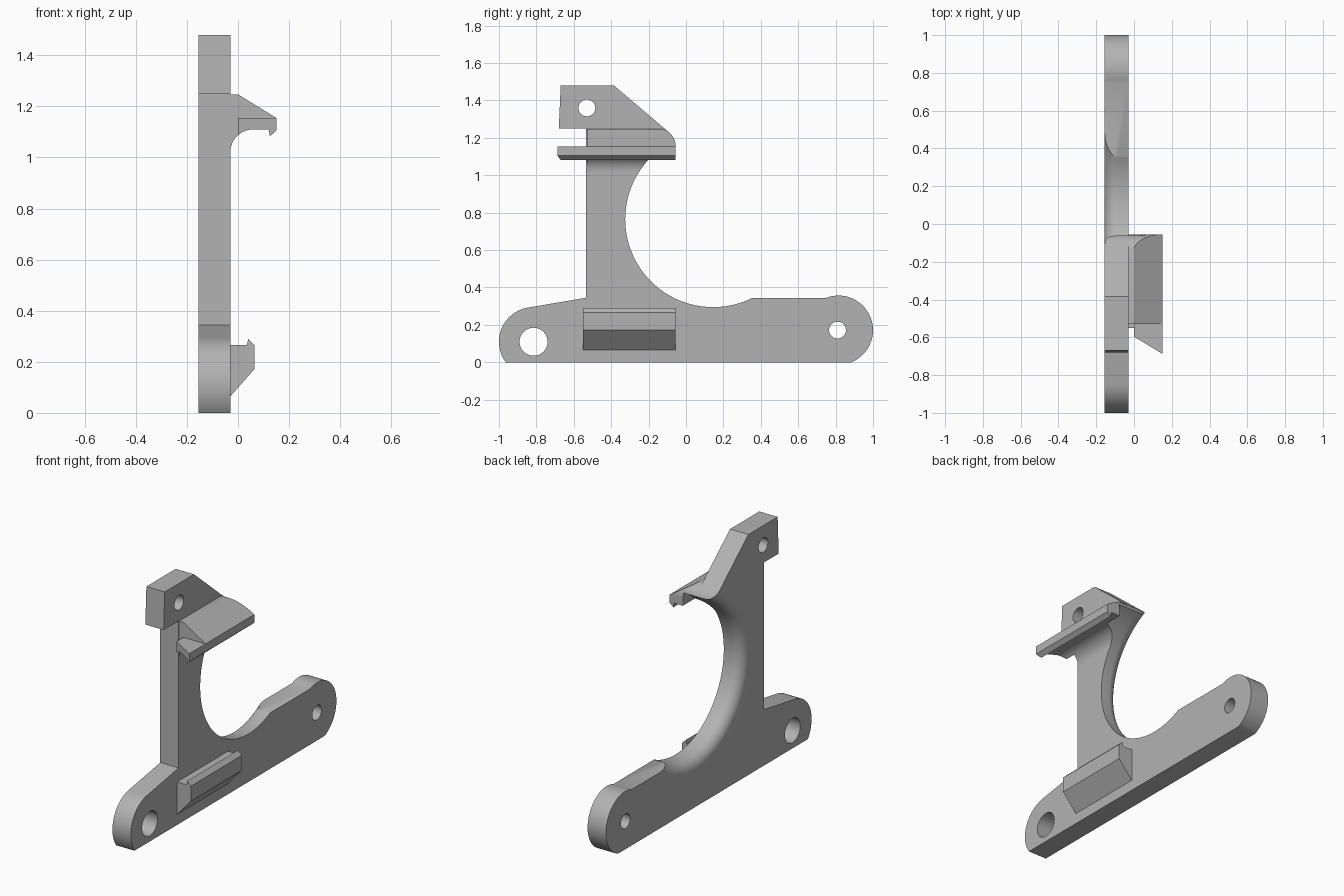
import bpy, bmesh, math
from mathutils import Vector

cube = bpy.data.objects.get("Cube")
if cube:
    bpy.data.objects.remove(cube, do_unlink=True)

grey = bpy.data.materials.new("plain_grey")
grey.use_nodes = True
colour = (0.45, 0.45, 0.45, 1)
grey.diffuse_color = colour
grey.node_tree.nodes["Principled BSDF"].inputs["Base Color"].default_value = colour


def arc(cx, cy, r, start, end, steps):
    """Points on a circle, angles in degrees."""
    angles = [math.radians(start + (end - start) * i / steps) for i in range(steps + 1)]
    return [(cx + r * math.cos(a), cy + r * math.sin(a)) for a in angles]


def loft(name, start, end):
    """Solid between two matching outlines."""
    bm = bmesh.new()
    a = [bm.verts.new(p) for p in start]
    b = [bm.verts.new(p) for p in end]
    bm.faces.new(a)
    bm.faces.new(b[::-1])
    for i in range(len(a)):
        j = (i + 1) % len(a)
        bm.faces.new((a[i], b[i], b[j], a[j]))
    return finish(name, bm)


def finish(name, bm):
    bmesh.ops.recalc_face_normals(bm, faces=bm.faces)
    mesh = bpy.data.meshes.new(name)
    bm.to_mesh(mesh)
    bm.free()
    mesh.materials.append(grey)
    obj = bpy.data.objects.new(name, mesh)
    bpy.context.collection.objects.link(obj)
    return obj


def slab(name, outline, x0, x1):
    """Side outline in y and z, given thickness along x."""
    return loft(name, [(x0, y, z) for y, z in outline], [(x1, y, z) for y, z in outline])


def rail(name, section, front, back):
    """Section in x and z, run along y; front is a function of x."""
    return loft(name, [(x, front(x), z) for x, z in section], [(x, back, z) for x, z in section])


def boolean(obj, tool, operation="DIFFERENCE"):
    mod = obj.modifiers.new(operation.lower(), "BOOLEAN")
    mod.operation, mod.object, mod.solver = operation, tool, "EXACT"
    bpy.ops.object.select_all(action="DESELECT")
    bpy.context.view_layer.objects.active = obj
    obj.select_set(True)
    bpy.ops.object.modifier_apply(modifier=mod.name)


BACK, FACE = -0.155, -0.03
TIP = -0.055

# Upright plate with rounded foot ends
tip_arc = arc(-0.15, 1.155, 0.095, 0, 50, 10)
outline = (
    arc(0.815, 0.172, 0.185, -68.4, 112, 32)
    + [(TIP, 0.345)] + tip_arc
    + [(-0.385, 1.48), (-0.67, 1.48), (-0.68, 1.25), (-0.535, 1.25), (-0.535, 0.345)]
    + arc(-0.815, 0.11, 0.185, 99.5, 216.5, 24)
)
plate = slab("plate", outline, BACK, FACE)

# Round bite with a softened edge on the back side
bm = bmesh.new()
flare = [(BACK - 0.085 + 0.07 + 0.085 - r_x, r) for r_x, r in arc(0, 0.54, 0.07, 0, -90, 10)]
section = [(-0.25, 0), (-0.25, 0.54)] + flare + [(0.06, 0.47), (0.06, 0)]
verts = [bm.verts.new((x, 0.145, 0.765 + r)) for x, r in section]
edges = [bm.edges.new(pair) for pair in zip(verts, verts[1:])]
bmesh.ops.spin(bm, geom=verts + edges, cent=(0, 0.145, 0.765), axis=(1, 0, 0),
               angle=math.tau, steps=96)
bmesh.ops.remove_doubles(bm, verts=bm.verts, dist=0.0001)
bite = finish("bite_cutter", bm)
boolean(plate, bite)

# Pivot and screw holes
cutters = [bite]
for y, z, r in ((-0.815, 0.11, 0.075), (0.81, 0.172, 0.045), (-0.53, 1.36, 0.045)):
    hole = slab("hole_cutter", arc(y, z, r, 0, 348.75, 31), -0.3, 0.1)
    boolean(plate, hole)
    cutters.append(hole)

# Upper arm, curved below and rounded at its back corner
hook = [(0.12, 1.11), (0.125, 1.083), (0.15, 1.105), (0.15, 1.155)]
arm = rail("upper_arm",
           arc(0.06, 1.02, 0.09, 180, 90, 12) + hook + [(0, 1.247), (FACE, 1.247)],
           lambda x: -0.53, TIP)
corner = slab("corner_cutter",
              [(-0.8, 0.9), (TIP, 0.9)] + arc(-0.15, 1.155, 0.095, 0, 90, 16) + [(-0.8, 1.25)],
              -0.2, 0.3)
boolean(arm, corner, "INTERSECT")
boolean(arm, bite)
cutters.append(corner)

# Slanted front end of the arm
arm_end = rail("arm_front_end",
               arc(0.06, 1.02, 0.09, 131.8, 90, 6) + hook + [(0, 1.155)],
               lambda x: -0.597 - 0.6 * x, -0.53)

# Lower clip
clip = rail("lower_clip",
            [(FACE, 0.065), (0.065, 0.172), (0.065, 0.265), (0.04, 0.29),
             (0.035, 0.265), (FACE, 0.265)],
            lambda x: -0.55, TIP)

for cutter in cutters:
    bpy.data.objects.remove(cutter, do_unlink=True)

# Smooth the curves, keep the edges crisp
bpy.ops.object.select_all(action="DESELECT")
for obj in (plate, arm, arm_end, clip):
    obj.select_set(True)
bpy.context.view_layer.objects.active = plate
bpy.ops.object.shade_smooth_by_angle(angle=math.radians(30))
